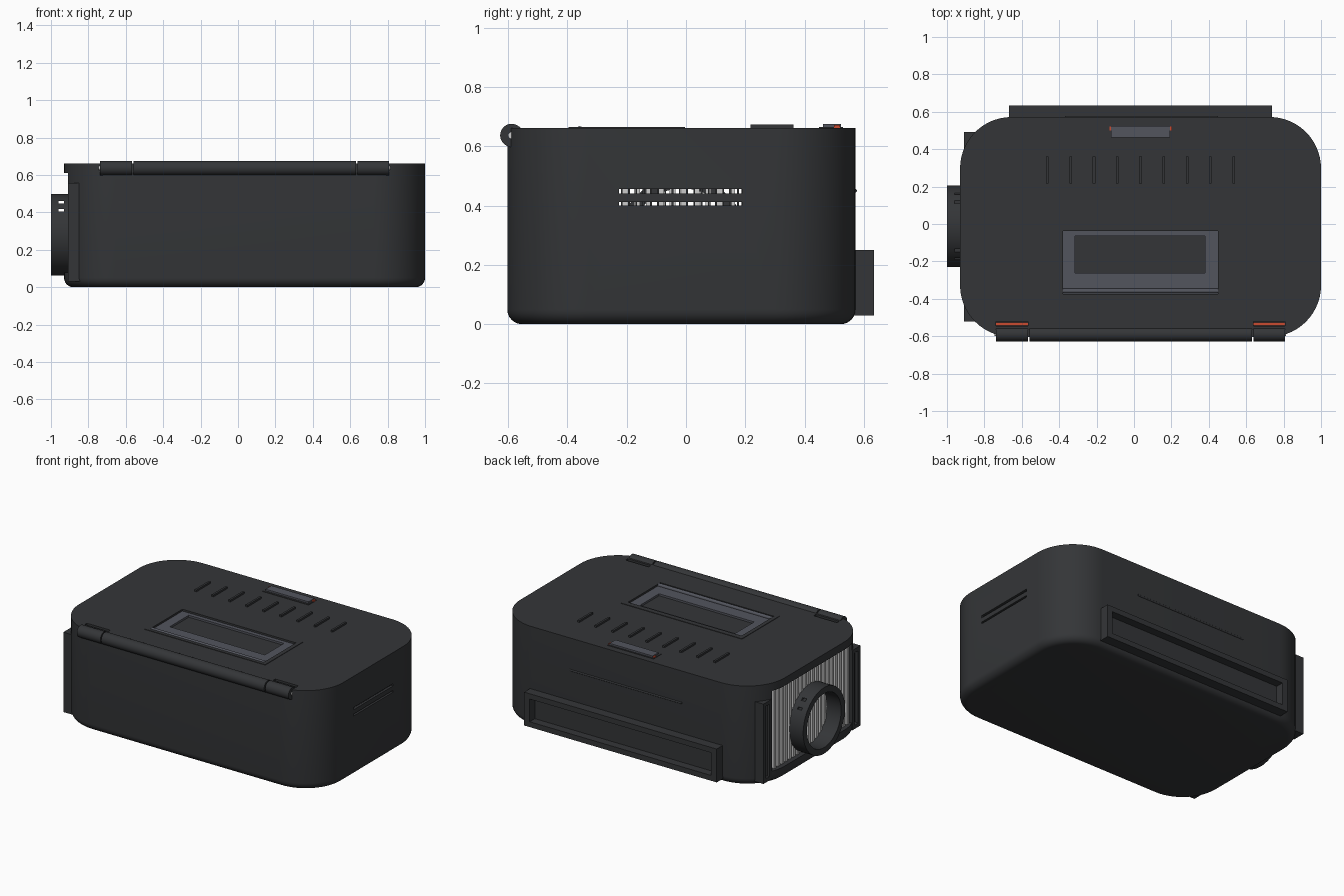
import bpy, bmesh, math
from mathutils import Matrix

if "Cube" in bpy.data.objects:
    bpy.data.objects.remove(bpy.data.objects["Cube"])


def material(name, r, g, b):
    m = bpy.data.materials.new(name)
    m.diffuse_color = (r, g, b, 1)
    m.use_nodes = True
    m.node_tree.nodes["Principled BSDF"].inputs["Base Color"].default_value = m.diffuse_color
    return m


DARK = material("dark_plastic", 0.034, 0.036, 0.039)
SLATE = material("slate_panel", 0.085, 0.09, 0.11)
METAL = material("light_metal", 0.6, 0.6, 0.6)
RED = material("red_accent", 0.6, 0.07, 0.03)


def finish(name, bm, mat):
    bmesh.ops.recalc_face_normals(bm, faces=bm.faces)
    me = bpy.data.meshes.new(name)
    bm.to_mesh(me)
    bm.free()
    ob = bpy.data.objects.new(name, me)
    bpy.context.collection.objects.link(ob)
    me.materials.append(mat)
    return ob


def box(name, x, y, z, mat=DARK):
    return boxes(name, [(x, y, z)], mat)


def boxes(name, spans, mat=DARK):
    bm = bmesh.new()
    for span in spans:
        size = [b - a for a, b in span]
        mid = [(a + b) / 2 for a, b in span]
        bmesh.ops.create_cube(bm, size=1, matrix=Matrix.Translation(mid) @ Matrix.Diagonal((*size, 1)))
    return finish(name, bm, mat)


def rod(name, x, y, z, r, mat=DARK, n=32):
    """Cylinder lying along x."""
    bm = bmesh.new()
    m = Matrix.Translation(((x[0] + x[1]) / 2, y, z)) @ Matrix.Rotation(math.pi / 2, 4, 'Y')
    bmesh.ops.create_cone(bm, cap_ends=True, segments=n, radius1=r, radius2=r, depth=x[1] - x[0], matrix=m)
    return finish(name, bm, mat)


def cut(ob, cutter):
    mod = ob.modifiers.new("cut", 'BOOLEAN')
    mod.operation, mod.solver, mod.object = 'DIFFERENCE', 'EXACT', cutter
    bpy.context.view_layer.objects.active = ob
    bpy.ops.object.modifier_apply(modifier=mod.name)
    bpy.data.objects.remove(cutter)


def smooth(ob, angle=30):
    bpy.ops.object.select_all(action='DESELECT')
    ob.select_set(True)
    bpy.context.view_layer.objects.active = ob
    bpy.ops.object.shade_smooth_by_angle(angle=math.radians(angle))


def tub(name, inset, z0, z1, fillet):
    """Rounded rectangle shell with a filleted bottom edge."""
    x0, x1, y0, y1, r, n = -0.93 + inset, 1 - inset, -0.603 + inset, 0.572 - inset, 0.275 - inset, 14
    centres = [(x1 - r, y1 - r), (x0 + r, y1 - r), (x0 + r, y0 + r), (x1 - r, y0 + r)]
    rings = [(fillet * (1 - math.sin(a)), z0 + fillet * (1 - math.cos(a)))
             for a in [i * math.pi / 12 for i in range(7)]] + [(0, z1)]
    bm = bmesh.new()
    loops = []
    for d, z in rings:
        loop = []
        for q, (cx, cy) in enumerate(centres):
            for i in range(n + 1):
                a = (q + i / n) * math.pi / 2
                loop.append(bm.verts.new((cx + (r - d) * math.cos(a), cy + (r - d) * math.sin(a), z)))
        loops.append(loop)
    for a, b in zip(loops, loops[1:]):
        for i in range(len(a)):
            j = (i + 1) % len(a)
            bm.faces.new((a[i], a[j], b[j], b[i]))
    bm.faces.new(loops[0])
    bm.faces.new(loops[-1])
    return finish(name, bm, DARK)


# Hollow case with side window, side vents, screen pocket and hinge slots
SCREEN_X, SCREEN_Y = (-0.38, 0.449), (-0.374, -0.037)
HINGES = [(-0.738, -0.567), (0.638, 0.807)]
VENT_Z = [(0.441, 0.456), (0.4, 0.412)]
case = tub("case", 0, 0, 0.662, 0.05)
cut(case, tub("cavity", 0.04, 0.04, 0.62, 0.02))
cut(case, box("window", (-1, -0.8), (-0.43, 0.4), (0.08, 0.61)))
cut(case, boxes("vents", [((0.9, 1.1), (-0.226, 0.189), z) for z in VENT_Z]))
cut(case, box("pocket", SCREEN_X, SCREEN_Y, (0.632, 0.7)))
cut(case, boxes("slots", [(x, (-0.545, -0.522), (0.635, 0.7)) for x in HINGES]))
smooth(case)

# Fine bars inside the side vents
boxes("vent_bars", [((0.965, 0.985), (y, y + 0.006), (0.395, 0.46))
                    for y in [-0.22 + 0.0245 * i for i in range(17)]])

# Light fins behind the window
boxes("window_fins", [((-0.9, -0.86), (y, y + 0.02), (0.07, 0.615))
                      for y in [-0.415 + 0.04 * i for i in range(20)]], METAL)

# Port ring with slits near its top
ring = rod("port_ring", (-1, -0.895), -0.012, 0.28, 0.218, n=64)
cut(ring, rod("bore", (-1.1, -0.8), -0.012, 0.28, 0.178, n=64))
cut(ring, boxes("slits", [((-0.96, -0.93), (-0.3, 0.3), z) for z in [(0.405, 0.417), (0.448, 0.46)]]))
smooth(ring)

# Grooved rails either side of the window
for name, y in [("rear_rail", (0.405, 0.492)), ("front_rail", (-0.522, -0.435))]:
    rail = box(name, (-0.91, -0.82), y, (0.03, 0.557))
    cut(rail, box("groove", (-1, -0.885), (y[0] + 0.025, y[1] - 0.025), (0.055, 0.532)))

# Back frame with recess, and the bead above it
frame = box("back_frame", (-0.668, 0.738), (0.55, 0.634), (0.03, 0.25))
cut(frame, box("recess", (-0.628, 0.698), (0.58, 0.7), (0.065, 0.215)))
rod("back_bead", (-0.37, 0.45), 0.571, 0.45, 0.006, n=12)

# Screen: bezel lip, slate panel with sunken display, lower bar
lip = box("screen_lip", (-0.406, 0.476), (-0.396, -0.003), (0.655, 0.665))
cut(lip, box("lip_hole", SCREEN_X, SCREEN_Y, (0.6, 0.7)))
panel = box("screen_panel", SCREEN_X, SCREEN_Y, (0.625, 0.653), SLATE)
cut(panel, box("display_hole", (-0.315, 0.38), (-0.262, -0.064), (0.638, 0.7)))
box("display", (-0.315, 0.38), (-0.262, -0.064), (0.63, 0.64))
smooth(rod("screen_bar", SCREEN_X, -0.358, 0.656, 0.012, SLATE, 16))

# Raised ribs on the lid
boxes("lid_ribs", [((x - 0.007, x + 0.007), (0.217, 0.362), (0.65, 0.674))
                   for x in [-0.463 + 0.1245 * i for i in range(9)]])

# Latch button with slate insert and red end marks
box("latch_base", (-0.134, 0.201), (0.449, 0.53), (0.65, 0.665))
box("latch_button", (-0.122, 0.192), (0.462, 0.523), (0.655, 0.676), SLATE)
boxes("latch_marks", [((x, x + 0.012), (0.5, 0.52), (0.66, 0.672)) for x in (-0.132, 0.19)], RED)

# Hinge barrels, pin and red strips sunk in the slots
HY, HZ = -0.588, 0.637
for name, x in [("left_barrel", HINGES[0]), ("hinge_tube", (-0.56, 0.63)), ("right_barrel", HINGES[1])]:
    smooth(rod(name, x, HY, HZ, 0.039))
smooth(rod("hinge_pin", (-0.745, 0.812), HY, HZ, 0.011, METAL, 16))
boxes("hinge_strips", [(x, (-0.543, -0.526), (0.63, 0.645)) for x in HINGES], RED)
